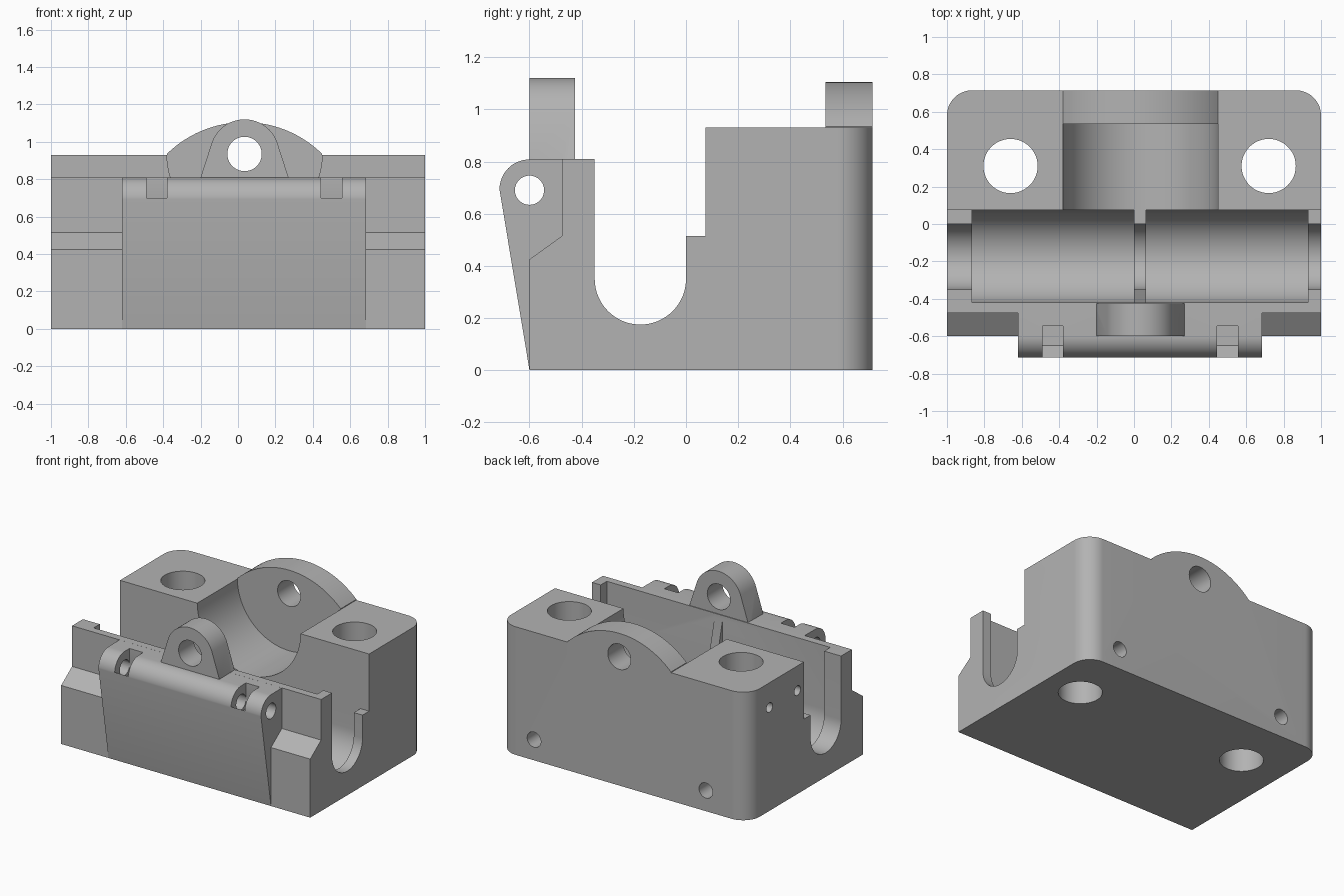
import bpy, bmesh, math
from mathutils import Vector

if "Cube" in bpy.data.objects:
    bpy.data.objects.remove(bpy.data.objects["Cube"], do_unlink=True)

grey = bpy.data.materials.new("plain_grey")
grey.use_nodes = True
colour = (0.45, 0.45, 0.45, 1)
grey.diffuse_color = colour
grey.node_tree.nodes["Principled BSDF"].inputs["Base Color"].default_value = colour


def arc(u, v, r, start, end, n=32):
    """Points on an arc, angles in degrees."""
    angles = [math.radians(start + (end - start) * i / n) for i in range(n + 1)]
    return [(u + r * math.cos(a), v + r * math.sin(a)) for a in angles]


def prism(name, points, axis, low, high):
    """Extrude a closed outline along one axis."""
    place = {"x": lambda u, v, w: (w, u, v),
             "y": lambda u, v, w: (u, w, v),
             "z": lambda u, v, w: (u, v, w)}[axis]
    bm = bmesh.new()
    face = bm.faces.new([bm.verts.new(place(u, v, low)) for u, v in points])
    grown = bmesh.ops.extrude_face_region(bm, geom=[face])
    step = Vector(place(0, 0, high - low))
    bmesh.ops.translate(bm, vec=step,
                        verts=[g for g in grown["geom"] if isinstance(g, bmesh.types.BMVert)])
    bmesh.ops.recalc_face_normals(bm, faces=bm.faces)
    mesh = bpy.data.meshes.new(name)
    bm.to_mesh(mesh)
    bm.free()
    mesh.materials.append(grey)
    obj = bpy.data.objects.new(name, mesh)
    bpy.context.collection.objects.link(obj)
    return obj


def hole(name, u, v, r, axis, low, high):
    return prism(name, arc(u, v, r, 0, 360 - 7.5, 47), axis, low, high)


def combine(target, tool, operation):
    mod = target.modifiers.new(tool.name, "BOOLEAN")
    mod.operation, mod.solver, mod.object = operation, "EXACT", tool
    bpy.context.view_layer.objects.active = target
    bpy.ops.object.modifier_apply(modifier=mod.name)
    bpy.data.objects.remove(tool, do_unlink=True)


MID = 0.035      # centre line of the round cradle
AXIS_Z = 0.935   # height of the round cradle's axis

# Main body: side outline with the channel and stepped shoulders
body = prism("housing_body",
             [(-0.6, 0), (-0.6, 0.425), (-0.475, 0.515), (-0.475, 0.81), (-0.35, 0.81)]
             + arc(-0.175, 0.35, 0.175, 180, 360)
             + [(0, 0.515), (0.075, 0.515), (0.075, 0.93), (0.715, 0.93), (0.715, 0)],
             "x", -1, 1)

# Rounded back corners
R = 0.135
footprint = prism("footprint",
                  [(-1, -0.8), (1, -0.8)] + arc(1 - R, 0.715 - R, R, 0, 90, 16)
                  + arc(R - 1, 0.715 - R, R, 90, 180, 16), "z", -0.1, 1.2)
combine(body, footprint, "INTERSECT")

# Tapered front panel with a rolled hinge edge
hinge = prism("front_panel",
              [(-0.6, 0), (-0.45, 0.05), (-0.45, 0.81)] + arc(-0.6, 0.693, 0.115, 90, 180, 20),
              "x", -0.62, 0.685)

# Slots in the hinge edge, and the pin hole
for x in (-0.49, 0.445):
    combine(hinge, prism("hinge_slot",
                         [(-0.8, 0.7), (-0.715, 0.7), (-0.65, 0.62), (-0.545, 0.62),
                          (-0.545, 0.9), (-0.8, 0.9)], "x", x, x + 0.11), "DIFFERENCE")
combine(body, hinge, "UNION")
combine(body, hole("pin_hole", -0.6, 0.69, 0.056, "x", -0.7, 0.75), "DIFFERENCE")

# Front lug
lug = prism("front_lug",
            [(MID + 0.235, 0.75), (MID + 0.235, 0.81)]
            + arc(MID, AXIS_Z, 0.185, 18, 162)
            + [(MID - 0.235, 0.81), (MID - 0.235, 0.75)], "y", -0.6, -0.425)
combine(body, lug, "UNION")

# Back arch
rise = 0.592
half = math.degrees(math.asin(0.415 / rise))
arch = prism("back_arch",
             [(MID - 0.415, 0.85), (MID + 0.415, 0.85)]
             + arc(MID, 1.105 - rise, rise, 90 - half, 90 + half, 48), "y", 0.535, 0.715)
combine(body, arch, "UNION")

# Round cradle
combine(body, prism("cradle", arc(MID, AXIS_Z, 0.415, 180, 360, 64)
                    + [(MID + 0.415, 1.3), (MID - 0.415, 1.3)], "y", 0.03, 0.535), "DIFFERENCE")

# Wide pockets on either side of the middle rib
for low, high in ((-0.865, 0), (0.065, 0.93)):
    combine(body, prism("pocket", arc(-0.1725, 0.35, 0.2475, 180, 360)
                        + [(0.075, 1.3), (-0.42, 1.3)], "x", low, high), "DIFFERENCE")

# Sloped top of the middle rib
combine(body, prism("rib_slope", [(-0.42, 0.9), (-0.42, 0.78), (-0.35, 0.5), (-0.3, 0.5),
                                  (-0.3, 0.9)], "x", 0, 0.065), "DIFFERENCE")

# Shaft holes through lug and arch
combine(body, hole("shaft_hole", MID, AXIS_Z, 0.092, "y", -0.8, 0.8), "DIFFERENCE")

# Upright bolt holes, each met by a cross hole from the back
for x in (-0.66, 0.72):
    combine(body, hole("bolt_hole", x, 0.31, 0.145, "z", -0.1, 1.2), "DIFFERENCE")
    combine(body, hole("back_hole", x, 0.15, 0.055, "y", 0.35, 0.8), "DIFFERENCE")

# Small blind holes in one end
for y in (0.15, 0.47):
    combine(body, hole("end_hole", y, 0.75, 0.035, "x", -1.1, -0.7), "DIFFERENCE")

bpy.ops.object.select_all(action="DESELECT")
body.select_set(True)
bpy.context.view_layer.objects.active = body
bpy.ops.object.shade_smooth_by_angle(angle=math.radians(30))
